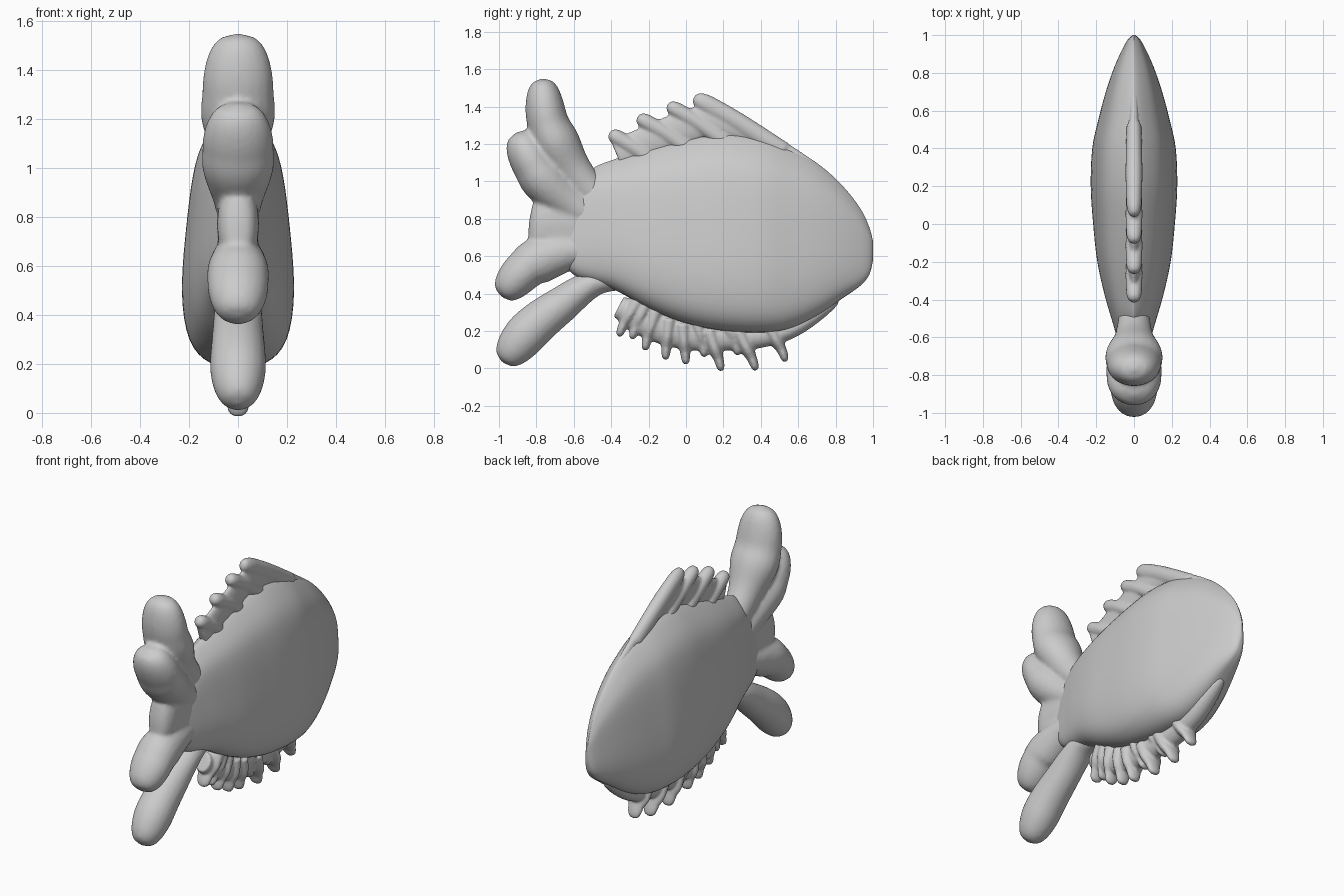
import bpy, bmesh, math
from mathutils import Vector


def catmull(points, steps):
    """Smooth list of tuples through the given tuples."""
    pts = [Vector(p) for p in points]
    out = []
    for i in range(len(pts) - 1):
        a, b, c, d = pts[max(i - 1, 0)], pts[i], pts[i + 1], pts[min(i + 2, len(pts) - 1)]
        for k in range(steps):
            t = k / steps
            out.append(0.5 * (2 * b + (c - a) * t + (2 * a - 5 * b + 4 * c - d) * t * t
                              + (3 * b - a - 3 * c + d) * t ** 3))
    out.append(pts[-1])
    return out


def skin(bm, rings):
    """Bridge closed rings of coordinates and cap both ends."""
    rows = [[bm.verts.new(co) for co in ring] for ring in rings]
    n = len(rows[0])
    faces = [bm.faces.new((p[i], p[(i + 1) % n], q[(i + 1) % n], q[i]))
             for p, q in zip(rows, rows[1:]) for i in range(n)]
    faces += [bm.faces.new(rows[0]), bm.faces.new(rows[-1])]
    bmesh.ops.recalc_face_normals(bm, faces=faces)


def lobe(bm, stations, tip, steps=8, n=20):
    """Elliptic tube along (y, z, half width, half thickness) with a rounded tip."""
    last = stations[-1]
    path = catmull([Vector(s) for s in stations] + [Vector((tip[0], tip[1], last[2], last[3]))], steps)
    rings = []
    for i, p in enumerate(path):
        a, b = path[max(i - 1, 0)], path[min(i + 1, len(path) - 1)]
        d = Vector((b[0] - a[0], b[1] - a[1])).normalized()
        t = max(0, (i - (len(path) - 1 - steps)) / steps)
        r = math.sqrt(max(1 - t * t, 0.004))
        ring = []
        for k in range(n):
            ang = 2 * math.pi * k / n
            s = math.sin(ang) * p[3] * r
            ring.append((math.cos(ang) * p[2] * r, p[0] - d[1] * s, p[1] + d[0] * s))
        rings.append(ring)
    skin(bm, rings)


def finish(bm, name, voxel=0, smooth=0):
    mesh = bpy.data.meshes.new(name)
    bm.to_mesh(mesh)
    bm.free()
    mesh.shade_smooth()
    ob = bpy.data.objects.new(name, mesh)
    bpy.context.collection.objects.link(ob)
    if voxel:
        m = ob.modifiers.new("fuse", 'REMESH')
        m.mode, m.voxel_size, m.use_smooth_shade = 'VOXEL', voxel, True
    if smooth:
        m = ob.modifiers.new("soften", 'SMOOTH')
        m.factor, m.iterations = 0.5, smooth
    return ob


# Body: sections along y as (y, bottom, top, half width)
body = [(-0.72, 0.62, 0.84, 0.05), (-0.6, 0.5, 0.97, 0.09), (-0.5, 0.46, 1.07, 0.12),
        (-0.38, 0.42, 1.12, 0.155), (-0.2, 0.32, 1.18, 0.195), (0, 0.24, 1.23, 0.217),
        (0.2, 0.2, 1.26, 0.23), (0.4, 0.19, 1.24, 0.222), (0.55, 0.21, 1.185, 0.19),
        (0.7, 0.28, 1.1, 0.15), (0.83, 0.37, 0.985, 0.105), (0.93, 0.44, 0.86, 0.06),
        (0.98, 0.5, 0.755, 0.03), (1.0, 0.58, 0.68, 0.006)]
# Half section as (width fraction, height fraction): blunt belly, ridged back
half = catmull([(0, 0), (0.5, 0.012), (0.87, 0.1), (1, 0.29), (0.9, 0.57),
                (0.77, 0.76), (0.58, 0.87), (0.24, 0.96), (0, 1)], 4)
rings = []
for y, lo, hi, w in catmull(body, 5):
    side = [(u * w, y, lo + v * (hi - lo)) for u, v in half]
    rings.append(side + [(-x, yy, z) for x, yy, z in side[-2:0:-1]])
bm = bmesh.new()
skin(bm, rings)
finish(bm, "body", smooth=3)

# Tail: four fleshy lobes and a web between them
bm = bmesh.new()
lobe(bm, [(-0.40, 0.83, 0.07, 0.07), (-0.59, 1.04, 0.1, 0.1), (-0.69, 1.2, 0.15, 0.125),
          (-0.745, 1.34, 0.145, 0.11)], (-0.77, 1.55))
lobe(bm, [(-0.38, 0.74, 0.07, 0.07), (-0.6, 0.87, 0.1, 0.1), (-0.75, 1.0, 0.145, 0.125),
          (-0.82, 1.1, 0.145, 0.115)], (-0.91, 1.26))
lobe(bm, [(-0.38, 0.63, 0.07, 0.07), (-0.6, 0.63, 0.1, 0.1), (-0.78, 0.58, 0.125, 0.125),
          (-0.87, 0.52, 0.125, 0.11)], (-0.99, 0.385))
lobe(bm, [(-0.28, 0.46, 0.05, 0.04), (-0.48, 0.46, 0.09, 0.07), (-0.68, 0.33, 0.105, 0.1),
          (-0.84, 0.2, 0.115, 0.115)], (-0.98, 0.03))
lobe(bm, [(-0.4, 0.75, 0.07, 0.15), (-0.6, 0.77, 0.085, 0.22), (-0.74, 0.77, 0.085, 0.2)], (-0.84, 0.78))
finish(bm, "tail_fin", voxel=0.013, smooth=5)

# Dorsal fin: thin web with rays swept backwards
bm = bmesh.new()
lobe(bm, [(-0.37, 1.14, 0.026, 0.08), (-0.2, 1.21, 0.03, 0.09), (0, 1.29, 0.03, 0.09),
          (0.15, 1.32, 0.032, 0.08), (0.4, 1.23, 0.03, 0.05)], (0.75, 1.03))
for (ty, tz), (ry, rz), r in [((0.04, 1.45), (0.52, 1.16), 0.052), ((-0.1, 1.41), (0.22, 1.2), 0.043),
                              ((-0.26, 1.345), (0.04, 1.15), 0.043), ((-0.41, 1.26), (-0.12, 1.06), 0.043)]:
    lobe(bm, [(ry, rz, 0.04, r), ((ry + ty) / 2, (rz + tz) / 2 + 0.01, 0.045, r),
              (ty * 0.8 + ry * 0.2, tz * 0.82 + rz * 0.18, 0.042, r)], (ty, tz))
finish(bm, "dorsal_fin", voxel=0.009, smooth=3)

# Belly fin: web with a fringe of pointed rays
bm = bmesh.new()
lobe(bm, [(-0.36, 0.33, 0.05, 0.06), (-0.2, 0.25, 0.06, 0.09), (0, 0.19, 0.06, 0.09),
          (0.2, 0.17, 0.06, 0.075), (0.4, 0.175, 0.06, 0.065), (0.58, 0.22, 0.06, 0.05)], (0.82, 0.38))
for ty, tz, lean in [(-0.36, 0.17, 0.12), (-0.29, 0.155, 0.09), (-0.22, 0.095, 0.06), (-0.11, 0.045, 0.02),
                     (0.0, 0.02, -0.02), (0.19, -0.015, -0.07), (0.1, 0.06, -0.05),
                     (0.375, -0.012, -0.1), (0.28, 0.07, -0.09), (0.535, 0.035, -0.11)]:
    lobe(bm, [(ty + lean, tz + 0.22, 0.08, 0.05), (ty + lean * 0.5, tz + 0.12, 0.075, 0.038),
              (ty + lean * 0.2, tz + 0.06, 0.05, 0.026)], (ty, tz))
finish(bm, "belly_fin", voxel=0.009, smooth=2)
